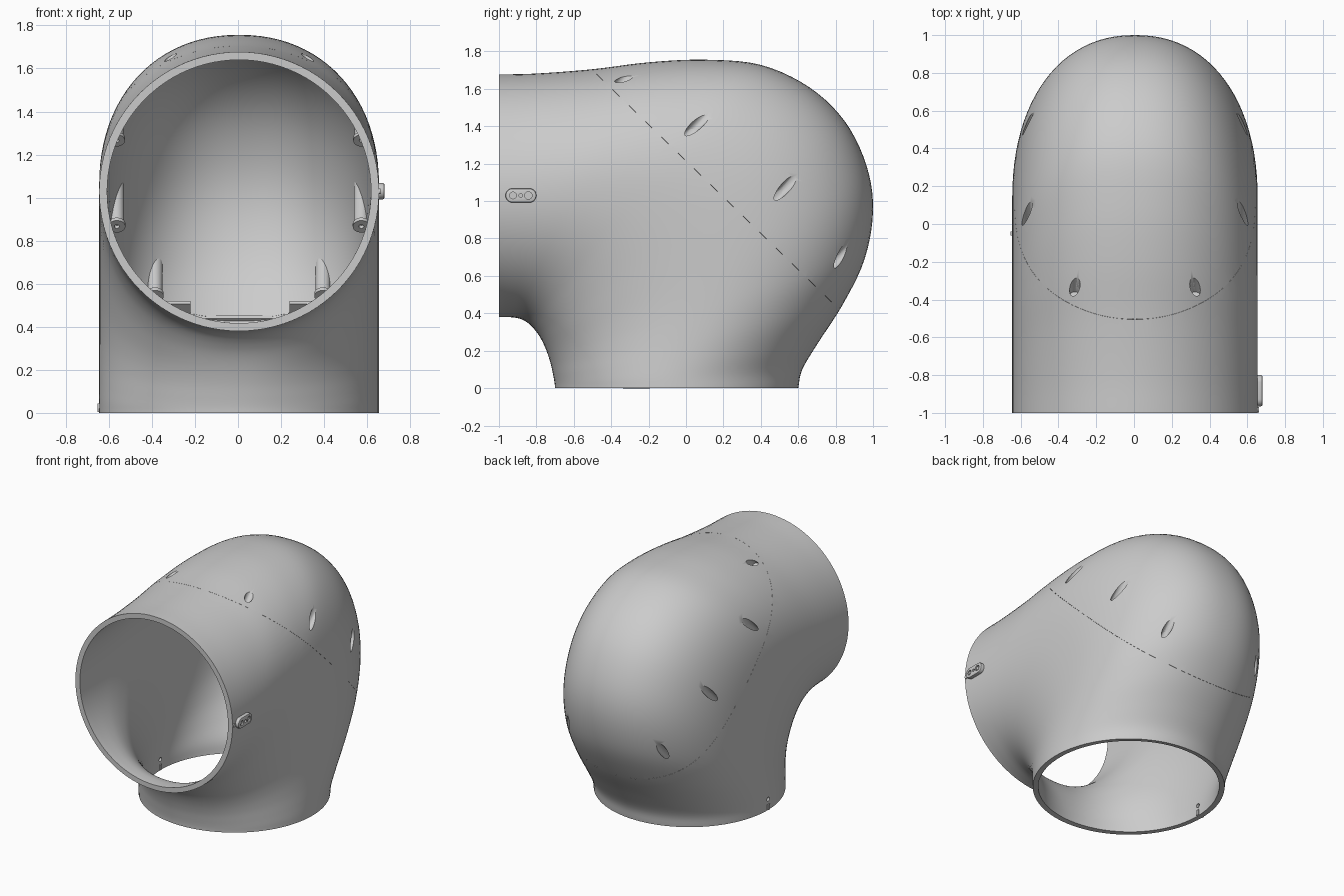
import bpy, bmesh, math
from mathutils import Vector, Matrix

if "Cube" in bpy.data.objects:
    bpy.data.objects.remove(bpy.data.objects["Cube"])

CX = 0.005                                  # centre of the pipe in x
WALL = 0.037
# lofted sections: outer (y, z) and matching inner (y, z) point
FAN = [(-1, 1.677, -1, .38), (-.8, 1.682, -.96, .38), (-.5, 1.705, -.915, .377),
       (-.2, 1.742, -.88, .368), (.1, 1.756, -.85, .352), (.4, 1.728, -.825, .33),
       (.66, 1.608, -.803, .305), (.85, 1.425, -.785, .28), (.965, 1.19, -.768, .25),
       (1.0, .95, -.752, .215), (.955, .69, -.737, .175), (.84, .45, -.722, .125),
       (.705, .24, -.71, .07), (.622, .1, -.703, .03), (.6, 0, -.70, 0)]
SEAM = Vector((CX, .16, 1.06))
N = Vector((0, .696, .718))                 # seam plane normal
U = Vector((0, -.718, .696))                # direction up inside the seam plane
X = Vector((1, 0, 0))
HOLES = [(.318, -.33, 1.655), (.57, .075, 1.425), (.568, .52, 1.06), (.39, .80, .68)]


def make(name, bm):
    me = bpy.data.meshes.new(name)
    bm.to_mesh(me)
    bm.free()
    ob = bpy.data.objects.new(name, me)
    bpy.context.collection.objects.link(ob)
    return ob


def apply(ob, kind, **kw):
    m = ob.modifiers.new(kind, kind)
    for k, v in kw.items():
        setattr(m, k, v)
    bpy.context.view_layer.objects.active = ob
    bpy.ops.object.modifier_apply(modifier=m.name)


def boolean(ob, other, op):
    apply(ob, 'BOOLEAN', operation=op, object=other, solver='EXACT')


def spline(steps=5):
    out = []
    P = [Vector(p) for p in FAN]
    P = [2 * P[0] - P[1]] + P + [2 * P[-1] - P[-2]]
    for i in range(1, len(P) - 2):
        a, b, c, d = P[i - 1:i + 3]
        for s in range(steps):
            t = s / steps
            out.append(.5 * (2 * b + (c - a) * t + (2 * a - 5 * b + 4 * c - d) * t * t
                             + (3 * b - a - 3 * c + d) * t ** 3))
    return out + [P[-2]]


def loft(n=96):
    bm = bmesh.new()
    rings = []
    pts = spline()
    for i, (oy, oz, iy, iz) in enumerate(pts):
        c = Vector((CX, (oy + iy) / 2, (oz + iz) / 2))
        h = Vector((0, (oy - iy) / 2, (oz - iz) / 2))
        w = math.sin(math.pi * i / (len(pts) - 1)) ** 2      # fuller sections mid-bend
        ring = []
        for k in range(n):
            a = 2 * math.pi * k / n
            ca, sa = math.cos(a), math.sin(a)
            e = 2 / (2 + w * (.25 if ca > 0 else .4))
            ring.append(bm.verts.new(c + h * math.copysign(abs(ca) ** e, ca)
                                     + X * .65 * math.copysign(abs(sa) ** e, sa)))
        rings.append(ring)
    for r, s in zip(rings, rings[1:]):
        for k in range(n):
            bm.faces.new((r[k], r[k - 1], s[k - 1], s[k]))
    bm.faces.new(rings[0])
    bm.faces.new(rings[-1])
    bmesh.ops.recalc_face_normals(bm, faces=bm.faces)
    return bm


def shell(name, upper):
    bm = loft()
    bmesh.ops.delete(bm, geom=[f for f in bm.faces if len(f.verts) > 4], context='FACES_ONLY')
    bmesh.ops.bisect_plane(bm, geom=bm.verts[:] + bm.edges[:] + bm.faces[:], dist=1e-5,
                           plane_co=SEAM + N * (.0004 if upper else -.0004), plane_no=N,
                           clear_inner=upper, clear_outer=not upper)
    ob = make(name, bm)
    apply(ob, 'SOLIDIFY', thickness=WALL, offset=-1, use_even_offset=True)
    return ob


def add_cyl(bm, a, b, r, seg=24):
    d = b - a
    m = Matrix.Translation((a + b) / 2) @ d.to_track_quat('Z', 'Y').to_matrix().to_4x4()
    bmesh.ops.create_cone(bm, cap_ends=True, segments=seg, radius1=r, radius2=r,
                          depth=d.length, matrix=m)


def hole_cyls(name, d0, d1, r, holes=HOLES):
    bm = bmesh.new()
    for x, y, z in holes:
        for s in (-1, 1):
            p = Vector((CX + s * x, y, z))
            p -= N * (p - SEAM).dot(N)
            add_cyl(bm, p + N * d0, p + N * d1, r)
    return make(name, bm)


def seam_box(bm, x0, x1, u0, u1):
    c = SEAM + X * (x0 + x1) / 2 + U * (u0 + u1) / 2 - N * .012
    rot = Matrix((X, U, N)).transposed().to_4x4()
    bmesh.ops.create_cube(bm, size=1, matrix=Matrix.Translation(c) @ rot
                          @ Matrix.Diagonal((x1 - x0, u1 - u0, .02, 1)))


# shells
body = shell("elbow_body", False)
cap = shell("dome_cap", True)

# helper volume, slightly smaller than the outside
bm = loft()
bm.normal_update()
moves = [(v, v.normal.copy()) for v in bm.verts]
for v, nrm in moves:
    v.co -= nrm * .018
volume = make("helper_volume", bm)
cutter = hole_cyls("helper_screw_cutter", .015, .8, .028)
drill = hole_cyls("helper_drill", -.1, .01, .012)

# screw pockets through the cap, with sleeves inside
boolean(cap, cutter, 'DIFFERENCE')
sleeves = hole_cyls("screw_sleeves", .002, .5, .034)
boolean(sleeves, volume, 'INTERSECT')
boolean(sleeves, cutter, 'DIFFERENCE')

# screw tabs on the body below the seam
tabs = hole_cyls("screw_tabs", -.02, -.001, .04, HOLES[1:])
boolean(tabs, volume, 'INTERSECT')
boolean(tabs, drill, 'DIFFERENCE')

# notched ledge at the back of the seam
bm = bmesh.new()
for s in (-1, 1):
    seam_box(bm, CX + min(s * .23, s * .35), CX + max(s * .23, s * .35), -1.1, -.775)
seam_box(bm, CX - .229, CX + .229, -1.1, -.87)
ledge = make("seam_ledge", bm)
boolean(ledge, volume, 'INTERSECT')


# side connector plate on the right of the front opening
def stadium(name, y0, y1, z, r, x0, x1):
    bm = bmesh.new()
    pts = []
    for k in range(26):
        a = math.pi * (k % 13) / 12 + (0 if k < 13 else math.pi) - math.pi / 2
        pts.append(bm.verts.new((x0, (y1 - r if k < 13 else y0 + r) + r * math.cos(a),
                                 z + r * math.sin(a))))
    f = bm.faces.new(pts)
    g = bmesh.ops.extrude_face_region(bm, geom=[f])
    bmesh.ops.translate(bm, vec=(x1 - x0, 0, 0),
                        verts=[v for v in g['geom'] if isinstance(v, bmesh.types.BMVert)])
    bmesh.ops.recalc_face_normals(bm, faces=bm.faces)
    return make(name, bm)


plate = stadium("connector_plate", -.965, -.80, 1.03, .038, .63, .68)
apply(plate, 'BEVEL', width=.007, segments=2)
bm = bmesh.new()
for y, r in ((-.925, .018), (-.883, .01), (-.843, .02)):
    add_cyl(bm, Vector((.668, y, 1.03)), Vector((.72, y, 1.03)), r)
pins_cut = make("helper_pin_cutter", bm)
boolean(plate, pins_cut, 'DIFFERENCE')
bm = bmesh.new()
for y, r in ((-.925, .01), (-.843, .012)):
    add_cyl(bm, Vector((.66, y, 1.03)), Vector((.676, y, 1.03)), r)
make("connector_pins", bm)
stadium("connector_tongue", -.998, -.97, 1.03, .0135, .64, .661)

# round plug on the left of the bottom opening
bm = bmesh.new()
add_cyl(bm, Vector((-.6, -.05, .08)), Vector((-.665, -.05, .08)), .04, 32)
add_cyl(bm, Vector((-.66, -.05, .08)), Vector((-.685, -.05, .08)), .033, 32)
plug = make("side_plug", bm)
apply(plug, 'BEVEL', width=.01, segments=3)
bm = bmesh.new()
add_cyl(bm, Vector((-.55, -.05, .08)), Vector((-.75, -.05, .08)), .015)
bore = make("helper_bore", bm)
boolean(plug, bore, 'DIFFERENCE')
boolean(body, bore, 'DIFFERENCE')
bm = bmesh.new()
bmesh.ops.create_cube(bm, size=1, matrix=Matrix.Translation((-.627, -.05, .024))
                      @ Matrix.Diagonal((.052, .022, .04, 1)))
make("plug_tongue", bm)

# tidy up helpers and shade
for ob in (volume, cutter, drill, pins_cut, bore):
    bpy.data.objects.remove(ob)
bpy.ops.object.select_all(action='DESELECT')
for ob in bpy.context.scene.objects:
    ob.select_set(True)
bpy.context.view_layer.objects.active = body
bpy.ops.object.shade_smooth_by_angle(angle=math.radians(35))
